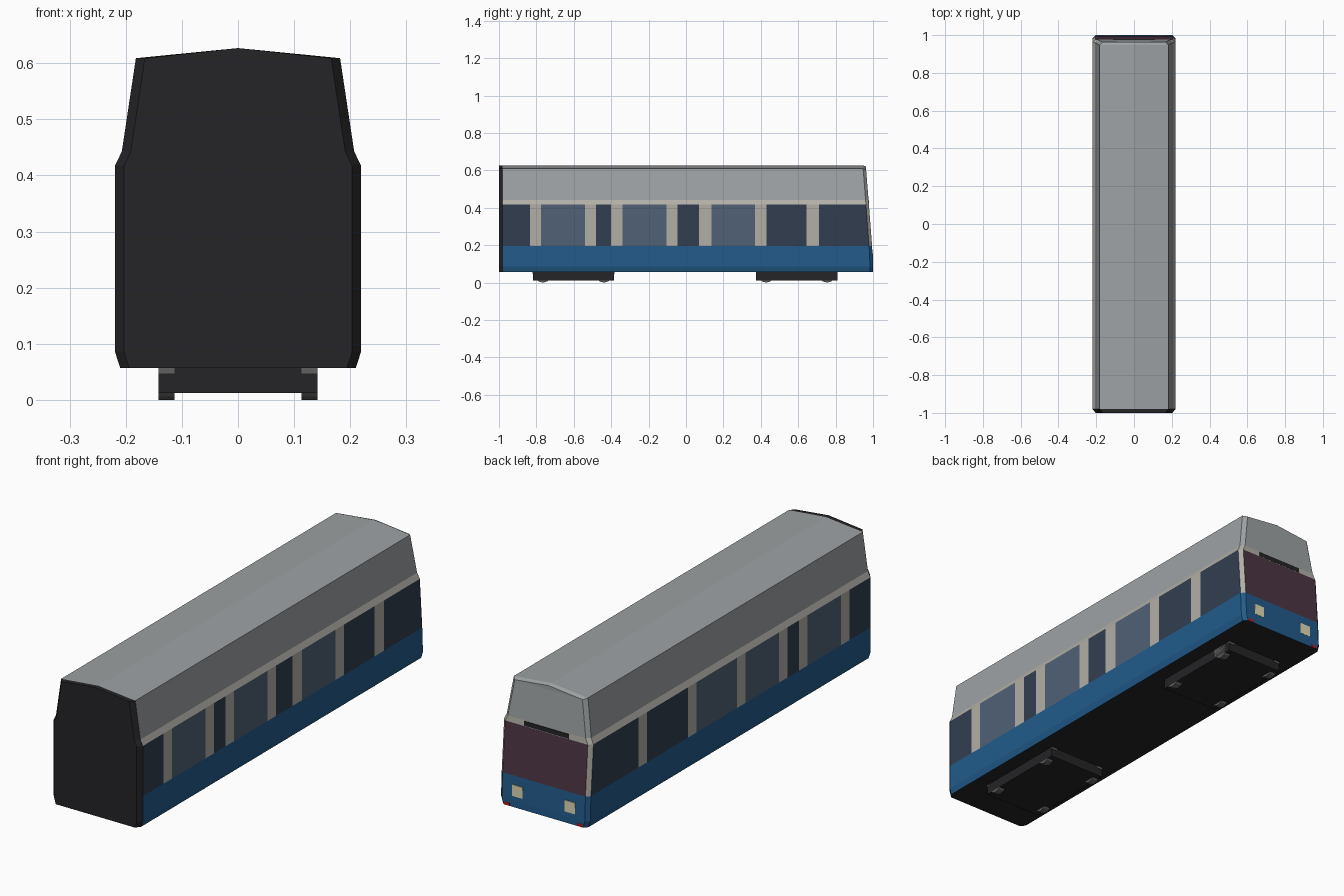
import bpy, bmesh, math
from mathutils import Vector

if "Cube" in bpy.data.objects:
    bpy.data.objects.remove(bpy.data.objects["Cube"])

COLORS = {
    "blue": (0.016, 0.105, 0.26), "dark_glass": (0.032, 0.048, 0.08),
    "light_glass": (0.08, 0.12, 0.18), "cream": (0.45, 0.43, 0.39),
    "roof_grey": (0.34, 0.36, 0.37), "black": (0.018, 0.018, 0.02),
    "windscreen": (0.07, 0.035, 0.055), "lamp": (0.75, 0.7, 0.45),
    "red": (0.5, 0.01, 0.02), "steel": (0.12, 0.12, 0.12),
}
mats = {}
for key, rgb in COLORS.items():
    mats[key] = bpy.data.materials.new(key)
    mats[key].diffuse_color = (*rgb, 1)


def add_object(name, bm, mat):
    mesh = bpy.data.meshes.new(name)
    bm.to_mesh(mesh)
    bm.free()
    mesh.materials.append(mats[mat])
    obj = bpy.data.objects.new(name, mesh)
    bpy.context.collection.objects.link(obj)
    return obj


# Half cross-section, bottom to ridge: x, z, and y of the raked nose
PROFILE = [(0, 0.057, 1.0), (0.21, 0.057, 1.0), (0.219, 0.085, 1.0),
           (0.219, 0.195, 0.995), (0.219, 0.418, 0.978), (0.207, 0.443, 0.976),
           (0.182, 0.609, 0.963), (0, 0.627, 0.963)]
BANDS = [("underside", "black"), ("skirt", "blue"), ("lower_panel", "blue"),
         ("pillars", "cream"), ("cantrail", "cream"), ("upper_side", "roof_grey"),
         ("roof", "roof_grey")]
CHAMFER = 0.016


def body_point(i, y, side, narrow=False):
    x, z, _ = PROFILE[i]
    x = max(0, x - CHAMFER) if narrow else x
    return (side * x, y, z)


def tip(i, side):
    x, y, z = *body_point(i, PROFILE[i][2], side, True)[:2], PROFILE[i][1]
    return (x, y, z - (0.006 if i >= 6 else 0))


def shoulder(i, side):
    return body_point(i, PROFILE[i][2] - CHAMFER, side)


parts = {}


def quad(name, mat, *pts):
    parts.setdefault((name, mat), []).append(pts)


# Window layouts from front to nose: pillar start, pillar end, glass after it
RIGHT = [(-0.835, -0.775, "light"), (-0.54, -0.48, "dark"), (-0.40, -0.34, "light"),
         (-0.105, -0.045, "dark"), (0.07, 0.135, "light"), (0.37, 0.43, "dark"),
         (0.645, 0.71, "dark")]
LEFT = RIGHT[:3] + [(-0.105, -0.045, "light"), (0.24, 0.30, "dark"), (0.585, 0.645, "dark")]

for side, layout in ((1, RIGHT), (-1, LEFT)):
    for i, (band, mat) in enumerate(BANDS):
        # black end cap edge
        quad("end_cap", "black", body_point(i, -1, side, True), body_point(i + 1, -1, side, True),
             body_point(i + 1, -0.98, side), body_point(i, -0.98, side))
        # corner chamfer at the nose
        quad(band, mat, shoulder(i, side), shoulder(i + 1, side), tip(i + 1, side), tip(i, side))
        # long side panels
        if i != 3:
            quad(band, mat, body_point(i, -0.98, side), body_point(i + 1, -0.98, side),
                 shoulder(i + 1, side), shoulder(i, side))
            continue
        start, glass = -0.98, "dark"
        for p0, p1, nxt in layout:
            for a, b, nm, mt in ((start, p0, glass + "_windows", glass + "_glass"),
                                 (p0, p1, band, mat)):
                quad(nm, mt, body_point(3, a, side), body_point(4, a, side),
                     body_point(4, b, side), body_point(3, b, side))
            start, glass = p1, nxt
        quad(glass + "_windows", glass + "_glass", body_point(3, start, side),
             body_point(4, start, side), shoulder(4, side), shoulder(3, side))

# End faces, band by band
for i in range(1, 7):
    band, mat = BANDS[i]
    quad("end_cap", "black", *(body_point(k, -1, s, True)
                               for k, s in ((i, -1), (i, 1), (i + 1, 1), (i + 1, -1))))
    name, mt = ("windscreen", "windscreen") if i == 3 else ("nose_" + band, mat)
    quad(name, mt, tip(i, -1), tip(i, 1), tip(i + 1, 1), tip(i + 1, -1))

for (name, mat), quads in parts.items():
    bm = bmesh.new()
    for pts in quads:
        bm.faces.new([bm.verts.new(p) for p in pts])
    bmesh.ops.remove_doubles(bm, verts=bm.verts, dist=1e-5)
    bm.normal_update()
    for f in bm.faces:
        c = f.calc_center_median()
        axis = Vector((0, max(-0.9, min(0.9, c.y)), 0.3))
        if f.normal.dot(c - axis) < 0:
            f.normal_flip()
    add_object(name, bm, mat)


def box(name, mat, x0, x1, y0, y1, z0, z1):
    bm = bmesh.new()
    bmesh.ops.create_cube(bm, size=1)
    for v in bm.verts:
        v.co = ((x0, x1)[v.co.x > 0], (y0, y1)[v.co.y > 0], (z0, z1)[v.co.z > 0])
    return add_object(name, bm, mat)


# Headlamps, tail lamps and destination display
for s in (-1, 1):
    box("headlamp", "lamp", *sorted((s * 0.103, s * 0.155)), 0.99, 1.0, 0.105, 0.155)
    box("tail_lamp", "red", *sorted((s * 0.165, s * 0.192)), 0.99, 1.001, 0.058, 0.07)
box("destination_display", "black", -0.11, 0.11, 0.965, 0.979, 0.42, 0.44)

# Bogies with four wheels each
for cy in (-0.602, 0.592):
    box("bogie_frame", "black", -0.142, 0.142, cy - 0.217, cy + 0.217, 0.012, 0.057)
    for s in (-1, 1):
        xs = sorted((s * 0.113, s * 0.142))
        for e in (-1, 1):
            ys = sorted((cy + e * 0.21, cy + e * 0.219))
            box("frame_bracket", "steel", *xs, *ys, 0.047, 0.057)
            r, n = 0.045, 12
            bm = bmesh.new()
            bmesh.ops.create_cone(bm, cap_ends=True, segments=n, radius1=r, radius2=r, depth=0.029)
            wheel = add_object("wheel", bm, "steel")
            wheel.rotation_euler = (0, math.pi / 2, 0)
            wheel.location = (s * 0.1275, cy + e * 0.163, r)

for m in bpy.data.materials:
    if m.users and not m.is_grease_pencil:
        m.use_nodes = True
        m.node_tree.nodes["Principled BSDF"].inputs["Base Color"].default_value = m.diffuse_color
